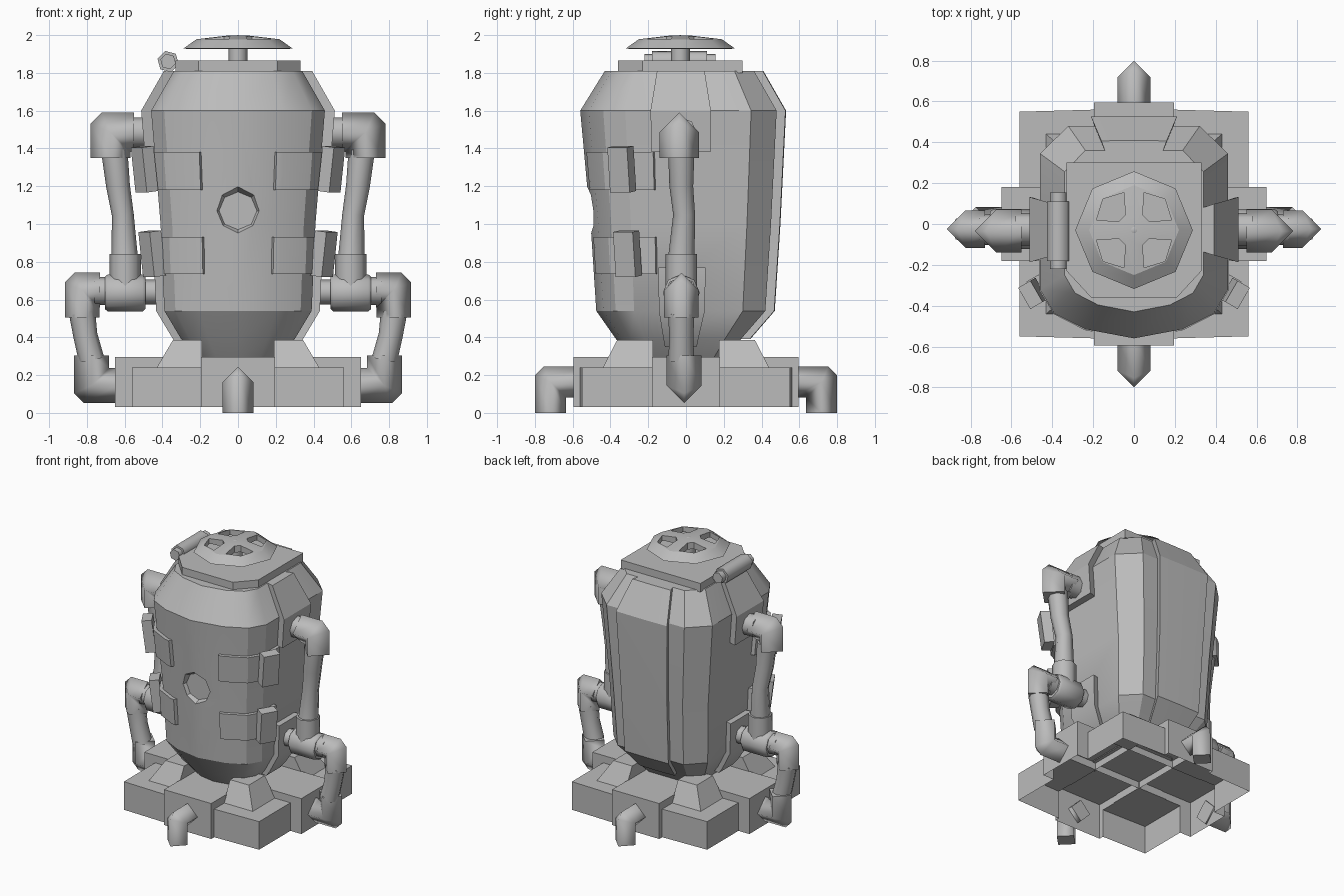
import bpy, bmesh, math
from mathutils import Vector, Matrix

cube = bpy.data.objects.get("Cube")
if cube:
    bpy.data.objects.remove(cube, do_unlink=True)

GREY = (0.5, 0.5, 0.5, 1)
metal = bpy.data.materials.new("plain_grey")
metal.use_nodes = True
metal.diffuse_color = GREY
metal.node_tree.nodes["Principled BSDF"].inputs["Base Color"].default_value = GREY


def finish(name, bm, angle=0.5, caps=0, recalc=True):
    """Turn a bmesh into an object; edges above the angle, and around the last caps faces, stay sharp."""
    if recalc:
        bmesh.ops.recalc_face_normals(bm, faces=bm.faces[:])
    bm.faces.ensure_lookup_table()
    ends = set(bm.faces[len(bm.faces) - caps:]) if caps else set()
    for f in bm.faces:
        f.smooth = True
    for e in bm.edges:
        sharp = len(e.link_faces) == 2 and e.calc_face_angle(0) > angle
        e.smooth = not (sharp or any(f in ends for f in e.link_faces))
    me = bpy.data.meshes.new(name)
    bm.to_mesh(me)
    bm.free()
    ob = bpy.data.objects.new(name, me)
    me.materials.append(metal)
    bpy.context.collection.objects.link(ob)
    return ob


def build(name, verts, faces, **kw):
    bm = bmesh.new()
    vs = [bm.verts.new(v) for v in verts]
    for f in faces:
        bm.faces.new([vs[i] for i in f])
    bm.faces.ensure_lookup_table()
    return finish(name, bm, **kw)


def loft(name, rings, **kw):
    """Skin closed rings of equal length and cap both ends."""
    n = len(rings[0])
    verts = [v for r in rings for v in r]
    faces = [(k * n + i, k * n + (i + 1) % n, (k + 1) * n + (i + 1) % n, (k + 1) * n + i)
             for k in range(len(rings) - 1) for i in range(n)]
    faces += [tuple(range(n)), tuple(range(len(verts) - n, len(verts)))]
    return build(name, verts, faces, **kw)


def block(name, lo, hi, top=None):
    """Box from lo to hi; top gives other x and y limits for the upper face."""
    (x0, y0, z0), (x1, y1, z1) = lo, hi
    a, b, c, d = top or (x0, x1, y0, y1)
    return loft(name, [[(x0, y0, z0), (x1, y0, z0), (x1, y1, z0), (x0, y1, z0)],
                       [(a, c, z1), (b, c, z1), (b, d, z1), (a, d, z1)]])


def rod(name, stops, sides=8):
    """Round bar through (point, radius) stops."""
    pts = [Vector(p) for p, _ in stops]
    axis = (pts[-1] - pts[0]).normalized()
    w = axis.orthogonal().normalized() if abs(axis.y) > 0.9 else Vector((0, 1, 0))
    v = axis.cross(w).normalized()
    rings = [[p + r * (w * math.cos(t) + v * math.sin(t))
              for t in (math.tau * i / sides for i in range(sides))]
             for p, (_, r) in zip(pts, stops)]
    return loft(name, rings, angle=1.2, caps=2)


def elbow(name, a, corner, b, r):
    """Diamond-section pipe bend with a clipped outer corner."""
    a, c, b = Vector(a), Vector(corner), Vector(b)
    u, v = (a - c).normalized(), (b - c).normalized()
    w = u.cross(v) * r
    verts = [a + r * v, a + w, a - r * v, a - w,
             c + r * (u + v), c + w, c - w,
             c - r * v - 0.45 * r * u, c - r * u - 0.45 * r * v,
             b + r * u, b + w, b - r * u, b - w]
    faces = [(0, 1, 5, 4), (1, 2, 7, 5), (2, 3, 6, 7), (3, 0, 4, 6),
             (4, 5, 10, 9), (5, 8, 11, 10), (8, 6, 12, 11), (6, 4, 9, 12),
             (5, 7, 8), (6, 8, 7), (0, 1, 2, 3), (9, 10, 11, 12)]
    return build(name, verts, faces, angle=1.7, caps=2)


def cut(ob, cutters):
    for c in cutters:
        m = ob.modifiers.new("cut", "BOOLEAN")
        m.object, m.operation, m.solver = c, "DIFFERENCE", "EXACT"
    bpy.context.view_layer.update()
    me = bpy.data.meshes.new_from_object(ob.evaluated_get(bpy.context.evaluated_depsgraph_get()))
    ob.modifiers.clear()
    bm = bmesh.new()
    bm.from_mesh(me)
    name = ob.name
    for o in [ob] + cutters:
        bpy.data.objects.remove(o, do_unlink=True)
    return finish(name, bm, recalc=False)


# Body shape: half section from front to back, and levels of (z, half width, front, back)
SECTION = [(0, -1), (.52, -.915), (.85, -.77), (1, -.55), (1, .735), (.7, 1), (0, 1)]
LEVELS = [(.29, .22, -.29, .21), (.39, .30, -.37, .29), (.54, .39, -.475, .42),
          (1.0, .41, -.505, .45), (1.6, .46, -.56, .48), (1.81, .34, -.43, .36)]
MID_Y = -.03


def body_point(s, z, offset=0):
    s = (s + 6) % 12 - 6
    k = min(int(abs(s)), 5)
    f = abs(s) - k
    sx, sy = (p + (q - p) * f for p, q in zip(SECTION[k], SECTION[k + 1]))
    j = max(i for i in range(len(LEVELS) - 1) if LEVELS[i][0] <= z or i == 0)
    lo, hi = LEVELS[j], LEVELS[j + 1]
    g = (z - lo[0]) / (hi[0] - lo[0])
    hw, front, back = (p + (q - p) * g for p, q in zip(lo[1:], hi[1:]))
    x = math.copysign(sx * hw, s)
    y = sy * ((back - MID_Y) if sy > 0 else (MID_Y - front))
    out = Vector((x, y, 0)).normalized() * offset
    return Vector((x, MID_Y + y, z)) + out


def plate(name, ss, zs, offset):
    """Raised panel that follows the body."""
    rings = []
    for z in zs:
        rings.append([body_point(s, z, offset) for s in ss] + [body_point(s, z, -.03) for s in reversed(ss)])
    return loft(name, rings)


body = loft("body", [[body_point(s, lv[0]) for s in range(-6, 6)] for lv in LEVELS])
port = rod("port_cutter", [((0, -.70, 1.07), .21), ((0, -.465, 1.07), .1)])
port.matrix_world = Matrix.Translation((0, 0, 0))
cut(body, [port])

plate("back_plate", [5.4, 6, 6.6], [.39, .54, 1.0, 1.6, 1.81], .05)
for side, sx in (("left", 1), ("right", -1)):
    plate(side + "_upper_side_plate", [sx * 3.22, sx * 3.65], [1.38, 1.6, 1.81], .055)
    plate(side + "_lower_side_plate", [sx * 3.25, sx * 3.63], [.35, .39, .54, .77], .045)
    # Wrapping bands with grips on the front corners
    for row, z0, z1, gx, gy in (("upper", 1.18, 1.38, .495, -.34), ("lower", .735, .93, .455, -.31)):
        plate(f"{side}_{row}_band", [sx * t for t in (.85, 1, 2, 3, 3.22)], [z0, z1], .026)
        grip = block(f"{side}_{row}_grip", (-.06, -.035, -.12), (.06, .035, .12))
        turn = Matrix.Rotation(sx * math.radians(60), 4, "Z") @ Matrix.Rotation(math.radians(7), 4, "X")
        grip.matrix_world = Matrix.Translation((sx * gx, gy, (z0 + z1) / 2 + .01)) @ turn

    # Arm: shoulder, upper bar, tee joint, middle bend, lower bar, lower bend
    def at(x, z, y=-.025):
        return (sx * x, y, z)
    rod(side + "_shoulder_collar", [(at(.42, 1.485), .08), (at(.58, 1.485), .08)])
    elbow(side + "_shoulder", at(.55, 1.485, -.035), at(.675, 1.485, -.035), at(.675, 1.35, -.035), .105)
    rod(side + "_upper_bar", [(at(.655, 1.39), .07), (at(.635, 1.2), .063),
                              (at(.61, 1.05, -.01), .058), (at(.60, .82), .07)])
    rod(side + "_tee_neck", [(at(.597, .64), .083), (at(.597, .84), .083)])
    rod(side + "_tee", [(at(.49, .635), .085), (at(.505, .635), .098),
                        (at(.69, .635), .098), (at(.705, .635), .085)])
    rod(side + "_tee_collar", [(at(.36, .64), .065), (at(.49, .64), .065)])
    rod(side + "_outer_collar", [(at(.70, .645), .075), (at(.76, .645), .075)])
    elbow(side + "_middle_bend", at(.73, .65), at(.825, .65), at(.825, .505), .092)
    rod(side + "_lower_bar", [(at(.825, .53), .07), (at(.808, .41), .064), (at(.775, .28), .068)])
    elbow(side + "_lower_bend", at(.775, .305, -.01), at(.775, .145, -.01), at(.64, .145, -.01), .093)

# Top plate, roll handle and slotted dome
outline = [(-.33, .3), (.33, .3), (.33, -.23), (.21, -.36), (-.21, -.36), (-.33, -.23)]
loft("top_plate", [[(x, y, z) for x, y in outline] for z in (1.8, 1.865)])
rod("roll_handle", [((-.37, -.18, 1.86), .058), ((-.37, .11, 1.86), .058)], 6)
rod("roll_pin", [((-.37, -.22, 1.86), .042), ((-.37, .155, 1.86), .042)], 6)
rod("dome_stem", [((0, MID_Y, 1.86), .05), ((0, MID_Y, 1.96), .05)])


def octagon(r, z):
    return [(r * math.cos(i * math.pi / 4), MID_Y + r * math.sin(i * math.pi / 4), z) for i in range(8)]


dome = loft("dome", [octagon(r, z) for r, z in
                     ((.18, 1.945), (.27, 1.927), (.288, 1.93), (.22, 1.978), (.06, 1.997))])
slots = []
for q in range(4):
    ring = [(r * math.cos(t), MID_Y + r * math.sin(t)) for r, t in
            ((r, math.radians(90 * q + d)) for r, d in ((.085, 30), (.19, 15), (.215, 45), (.19, 75), (.085, 60)))]
    slots.append(loft("slot_cutter", [[(x, y, z) for x, y in ring] for z in (1.9, 2.1)]))
cut(dome, slots)
bm = bmesh.new()
bmesh.ops.create_uvsphere(bm, u_segments=12, v_segments=8, radius=.05,
                          matrix=Matrix.Translation((0, MID_Y, 1.95)))
finish("dome_knob", bm)

# Base: hollow skirt, corner lids, raised cross and four tapered feet blocks
quarter = [(.65, .18), (.56, .18), (.56, .55), (.195, .56), (.195, .595)]
loop = []
for mx, my in ((1, 1), (-1, 1), (-1, -1), (1, -1)):
    pts = [(mx * x, my * y) for x, y in quarter]
    loop += pts if mx * my > 0 else pts[::-1]
n = len(loop)
build("base_skirt", [(x, y, z) for z in (.03, .24) for x, y in loop],
      [(i, (i + 1) % n, n + (i + 1) % n, n + i) for i in range(n)])
bm = bmesh.new()
for x, y in ((.65, .18), (.195, .595)):
    vs = [[bm.verts.new((a * x, b * y, z)) for a, b in ((1, 1), (-1, 1), (-1, -1), (1, -1))] for z in (.24, .295)]
    bm.faces.new(vs[1])
    for i in range(4):
        bm.faces.new((vs[0][i], vs[0][(i + 1) % 4], vs[1][(i + 1) % 4], vs[1][i]))
finish("base_cross", bm)
for mx in (1, -1):
    for my in (1, -1):
        tag = ("left" if mx > 0 else "right") + ("_back" if my > 0 else "_front")
        lid = [(mx * x, my * y, .24) for x, y in ((.195, .18), (.56, .18), (.56, .55), (.195, .56))]
        build(tag + "_lid", lid, [(0, 1, 2, 3) if mx * my > 0 else (3, 2, 1, 0)], recalc=False)
        xs, ys = sorted((mx * .19, mx * .43)), sorted((my * .175, my * .44))
        tx, ty = sorted((mx * .19, mx * .345)), sorted((my * .175, my * .365))
        block(tag + "_foot_block", (xs[0], ys[0], .24), (xs[1], ys[1], .385), (*tx, *ty))

# Front and back drain pipes
for side, s in (("front", -1), ("back", 1)):
    elbow(side + "_drain", (0, s * .717, 0), (0, s * .717, .163), (0, s * .56, .163), .082)
